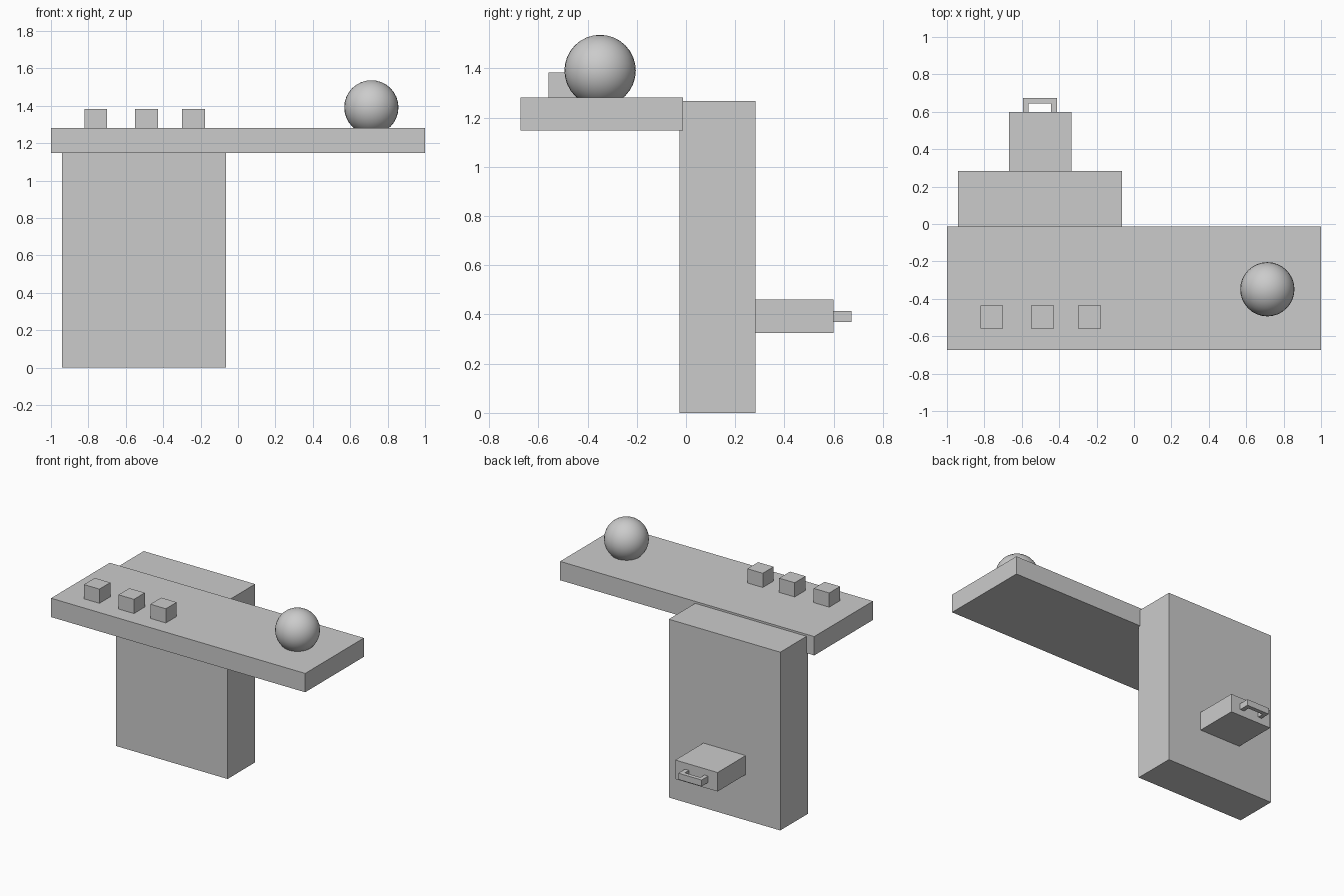
import bpy, bmesh

if "Cube" in bpy.data.objects:
    bpy.data.objects.remove(bpy.data.objects["Cube"])


def finish(name, bm):
    bmesh.ops.recalc_face_normals(bm, faces=bm.faces)
    mesh = bpy.data.meshes.new(name)
    bm.to_mesh(mesh)
    bm.free()
    obj = bpy.data.objects.new(name, mesh)
    bpy.context.collection.objects.link(obj)
    return obj


def box(name, x, y, z):
    """Box from (min, max) ranges on each axis."""
    bm = bmesh.new()
    bmesh.ops.create_cube(bm, size=1)
    for v in bm.verts:
        for i, (lo, hi) in enumerate((x, y, z)):
            v.co[i] = (lo + hi) / 2 + v.co[i] * (hi - lo)
    return finish(name, bm)


def prism(name, outline, z0, z1):
    """Extrude a flat xy outline from z0 up to z1."""
    bm = bmesh.new()
    face = bm.faces.new([bm.verts.new((x, y, z0)) for x, y in outline])
    ext = bmesh.ops.extrude_face_region(bm, geom=[face])
    for g in ext["geom"]:
        if isinstance(g, bmesh.types.BMVert):
            g.co.z = z1
    return finish(name, bm)


# Counter slab and the pedestal behind it
box("counter_top", (-1, 1), (-0.673, -0.013), (1.148, 1.282))
box("pedestal", (-0.94, -0.063), (-0.027, 0.283), (0, 1.268))

# Pulled-out drawer with a bracket-shaped handle
box("drawer", (-0.668, -0.335), (0.27, 0.599), (0.325, 0.46))
xl, xr, t = -0.594, -0.411, 0.029
y0, y1 = 0.598, 0.673
prism("drawer_handle",
      [(xl, y0), (xl, y1), (xr, y1), (xr, y0),
       (xr - t - 0.003, y0), (xr - t - 0.003, y1 - t),
       (xl + t, y1 - t), (xl + t, y0)], 0.37, 0.415)

# Row of small cubes on the counter
for i, cx in enumerate((-0.761, -0.489, -0.238), 1):
    box(f"cube_{i}", (cx - 0.061, cx + 0.061), (-0.558, -0.436), (1.261, 1.383))

# Ball resting in the counter
bpy.ops.mesh.primitive_uv_sphere_add(segments=32, ring_count=16, radius=0.145,
                                     location=(0.713, -0.349, 1.391))
bpy.context.object.name = "ball"
bpy.ops.object.shade_smooth()
